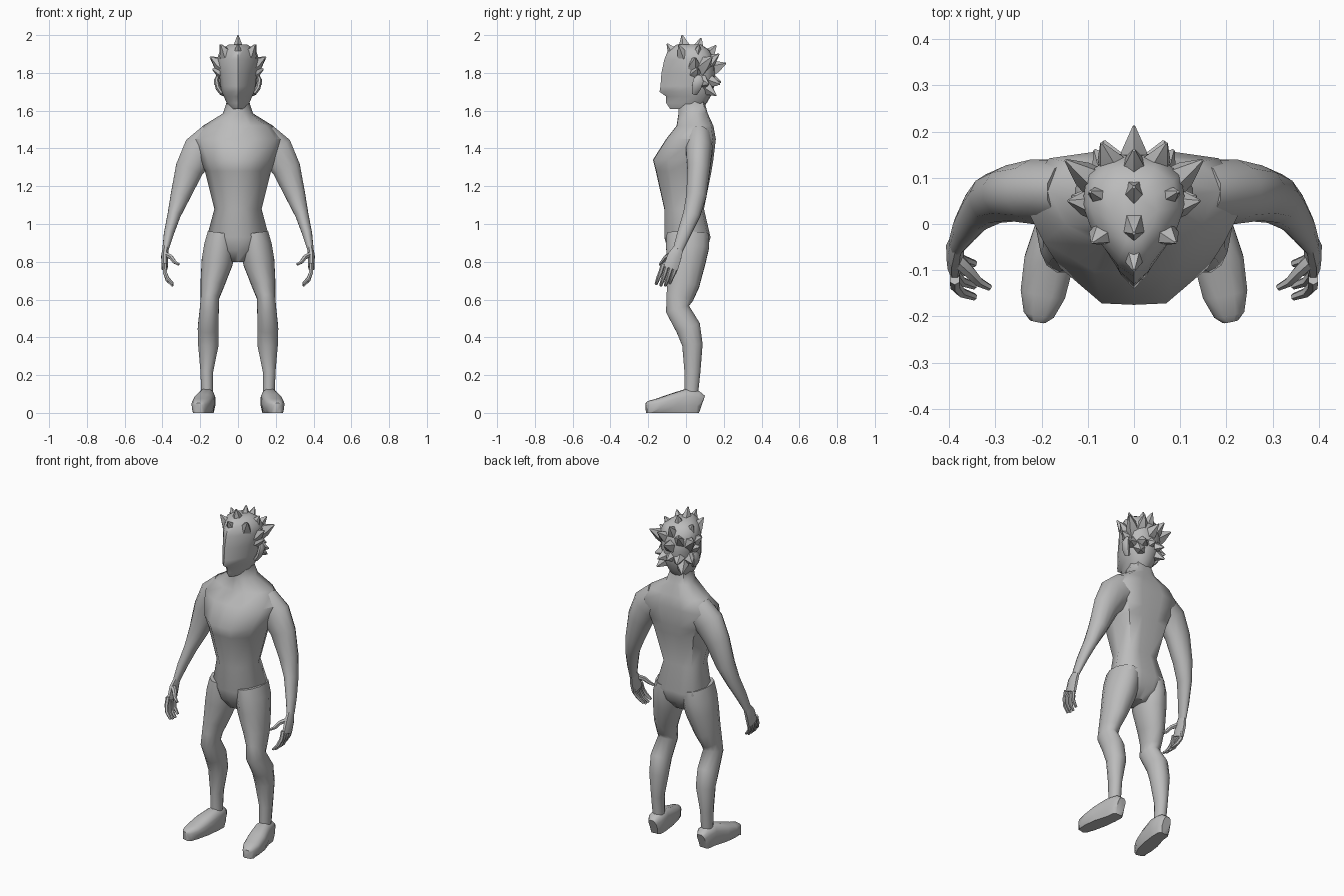
import bpy, bmesh, math
from mathutils import Vector

mat = bpy.data.materials.new("plain grey")
mat.diffuse_color = (0.5, 0.5, 0.5, 1)


def make(name, bm, mirror=False, angle=50):
    bmesh.ops.recalc_face_normals(bm, faces=bm.faces)
    me = bpy.data.meshes.new(name)
    bm.to_mesh(me)
    bm.free()
    me.materials.append(mat)
    me.shade_smooth()
    me.set_sharp_from_angle(angle=math.radians(angle))
    ob = bpy.data.objects.new(name, me)
    bpy.context.collection.objects.link(ob)
    if mirror:
        ob.modifiers.new("mirror", 'MIRROR')
    return ob


def loft(bm, rings):
    """Skin a list of equal-length point rings and cap both ends."""
    vs = [[bm.verts.new(p) for p in r] for r in rings]
    n = len(vs[0])
    for a, b in zip(vs, vs[1:]):
        for i in range(n):
            j = (i + 1) % n
            bm.faces.new((a[i], a[j], b[j], b[i]))
    bm.faces.new(vs[0])
    bm.faces.new(vs[-1])


def body(name, half, rows):
    """Stack of symmetric sections; each row is z, front y, back y, half width."""
    full = half + [(-x, t) for x, t in reversed(half[1:-1])]
    bm = bmesh.new()
    loft(bm, [[(x * w, f + (b - f) * t, z) for x, t in full] for z, f, b, w in rows])
    return make(name, bm)


def tube(bm, path, ref=(0, 1, 0), sides=12, power=1.0):
    """Tube along a path of (x, y, z, radius across, radius along ref)."""
    pts = [Vector(p[:3]) for p in path]
    rings = []
    for i, p in enumerate(path):
        t = (pts[min(i + 1, len(pts) - 1)] - pts[max(i - 1, 0)]).normalized()
        u = t.cross(Vector(ref)).normalized()
        v = u.cross(t)
        ring = []
        for k in range(sides):
            a = 2 * math.pi * (k + .5) / sides
            c, s = math.cos(a), math.sin(a)
            c = math.copysign(abs(c) ** power, c)
            s = math.copysign(abs(s) ** power, s)
            ring.append(pts[i] + u * c * p[3] + v * s * p[4])
        rings.append(ring)
    loft(bm, rings)


# torso and neck: narrow chest front, broad back
body("torso", [(0, 0), (.35, .01), (.8, .25), (1, .62), (.75, .94), (.3, 1), (0, .98)], [
    (.80, -.05, .06, .06), (.86, -.095, .11, .13), (.93, -.115, .13, .165),
    (1.08, -.115, .095, .125), (1.28, -.16, .135, .175), (1.34, -.175, .145, .20),
    (1.45, -.105, .158, .245), (1.52, -.05, .145, .185), (1.585, -.04, .115, .08),
    (1.64, -.04, .10, .062), (1.70, -.04, .09, .06)])

# head: wedge-shaped face with a central ridge
body("head", [(0, 0), (.32, .1), (.8, .36), (1, .6), (.9, .85), (.45, .98), (0, 1)], [
    (1.61, -.085, .085, .04), (1.64, -.105, .11, .06), (1.675, -.105, .13, .075),
    (1.70, -.14, .14, .085), (1.73, -.135, .15, .092), (1.80, -.13, .155, .10),
    (1.87, -.115, .15, .112), (1.92, -.095, .125, .095), (1.95, -.05, .08, .05)])

# ears
bm = bmesh.new()
tube(bm, [(.085, .045, 1.69, .012, .015), (.105, .055, 1.72, .015, .026),
          (.115, .065, 1.76, .014, .03), (.105, .07, 1.785, .01, .015)], sides=8)
make("ear", bm, True)

# hair spikes, pointing outward from the skull centre
def spikes(name, tips, mirror):
    bm = bmesh.new()
    core = Vector((0, .03, 1.78))
    for tip in tips:
        tip = Vector(tip)
        d = tip - core
        path = [(*(core + d * f), r, r * .8) for f, r in ((.45, .05), (.72, .036), (1, .004))]
        tube(bm, path, ref=(1, 0, 0) if abs(d.x) < .05 else (0, 1, .2), sides=5)
    make(name, bm, mirror, 35)

spikes("hair_crest", [(0, -.1, 1.955), (0, -.02, 2.0), (0, .08, 1.985),
                      (0, .16, 1.945), (0, .212, 1.85), (0, .185, 1.75)], False)
spikes("hair_side", [(.09, -.04, 1.95), (.095, .07, 1.95), (.142, .05, 1.88),
                     (.148, .138, 1.885), (.135, .06, 1.82), (.125, .12, 1.74),
                     (.07, .175, 1.90), (.065, .18, 1.74), (.085, .16, 1.68)], True)

# arms
bm = bmesh.new()
tube(bm, [(.13, .07, 1.44, .10, .07), (.205, .07, 1.385, .095, .072),
          (.258, .067, 1.29, .077, .062), (.305, .055, 1.15, .054, .055),
          (.338, .03, 1.05, .036, .047), (.366, -.01, .95, .027, .037),
          (.384, -.042, .865, .017, .028)])
make("arm", bm, True)

# hands: palm, four curled fingers and a thumb
bm = bmesh.new()
tube(bm, [(.382, -.036, .88, .016, .026), (.388, -.06, .83, .02, .04),
          (.388, -.082, .765, .017, .043)], sides=8)
for i in range(4):
    y = -.048 - .024 * i
    drop = (.0, .012, .012, .004)[i]
    tube(bm, [(.388, y, .79, .012, .012), (.387, y - .014, .745, .012, .012),
              (.374, y - .028, .715 - drop, .011, .011),
              (.345, y - .038, .685 - drop, .007, .008)], sides=6)
tube(bm, [(.385, -.075, .84, .015, .016), (.355, -.105, .825, .013, .014),
          (.337, -.125, .80, .011, .011), (.312, -.138, .785, .007, .007)], sides=6)
make("hand", bm, True)

# legs
bm = bmesh.new()
tube(bm, [(.088, .01, .95, .075, .115), (.098, .008, .88, .085, .118),
          (.11, 0, .80, .086, .106), (.136, -.015, .68, .065, .088),
          (.149, -.033, .61, .05, .074), (.152, -.045, .55, .052, .065),
          (.158, .012, .45, .057, .068), (.157, .034, .36, .056, .056),
          (.165, .034, .22, .035, .044), (.163, .028, .09, .032, .036)])
make("leg", bm, True, 70)

# feet: flat soled, toes turned slightly out
bm = bmesh.new()
tube(bm, [(.163, .083, .05, .026, .045), (.163, .06, .06, .044, .058),
          (.167, .0, .064, .046, .063), (.184, -.08, .05, .055, .05),
          (.197, -.15, .038, .05, .038), (.206, -.195, .032, .034, .032),
          (.209, -.21, .03, .018, .022)], ref=(0, 0, 1), power=.7)
for v in bm.verts:
    v.co.z = max(0, v.co.z if v.co.z > .022 else 0)
make("foot", bm, True)
